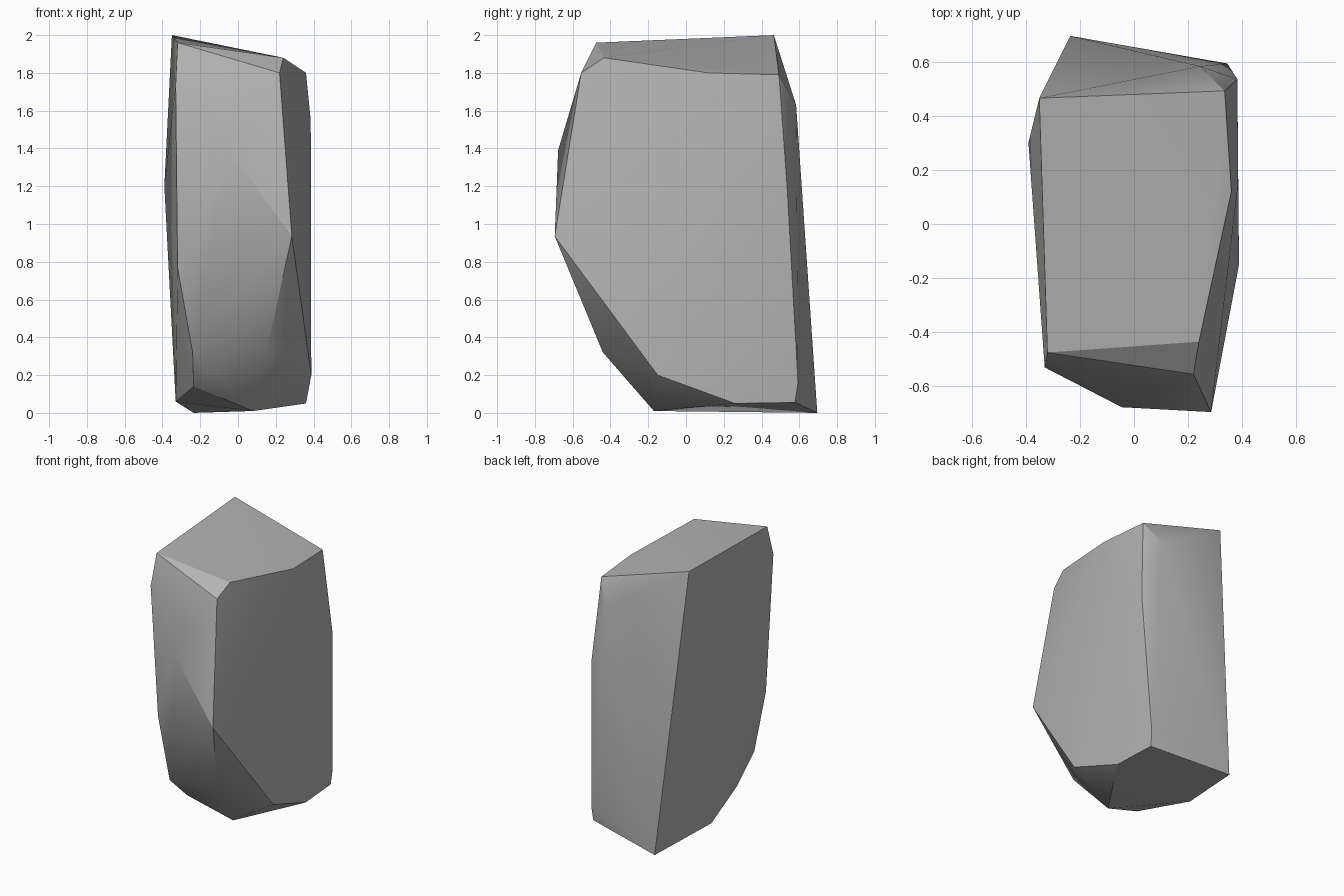
import bpy
import bmesh
from math import radians

default_cube = bpy.data.objects.get("Cube")
if default_cube:
    bpy.data.objects.remove(default_cube, do_unlink=True)


def flat_material(name, value):
    """Plain grey material for viewport and render."""
    material = bpy.data.materials.new(name)
    material.use_nodes = True
    colour = (value, value, value, 1)
    material.diffuse_color = colour
    shader = material.node_tree.nodes["Principled BSDF"]
    shader.inputs["Base Color"].default_value = colour
    shader.inputs["Roughness"].default_value = 1
    return material


def hull_object(name, corners, material, sharp_angle):
    """Chisel a convex boulder out of its corner points."""
    mesh = bpy.data.meshes.new(name)
    bm = bmesh.new()
    for corner in corners:
        bm.verts.new(corner)
    bmesh.ops.convex_hull(bm, input=bm.verts[:])
    loose = [vert for vert in bm.verts if not vert.link_faces]
    bmesh.ops.delete(bm, geom=loose, context="VERTS")
    bmesh.ops.recalc_face_normals(bm, faces=bm.faces[:])
    bm.to_mesh(mesh)
    bm.free()
    mesh.materials.append(material)

    rock = bpy.data.objects.new(name, mesh)
    bpy.context.collection.objects.link(rock)
    bpy.ops.object.select_all(action="DESELECT")
    rock.select_set(True)
    bpy.context.view_layer.objects.active = rock
    bpy.ops.object.shade_smooth_by_angle(angle=radians(sharp_angle))
    return rock


# Slanted top facet and the small chipped corner at its front
crown = [
    (-.35, .465, 2), (-.32, -.475, 1.96), (.24, -.435, 1.88),
    (.22, -.555, 1.8), (.36, .12, 1.8), (.335, .492, 1.79),
]

# Widest points of the sides, going down
shoulder = [
    (-.33, -.53, 1.74), (.245, .583, 1.63), (.385, .15, 1.55),
    (-.045, -.677, 1.39),
]
waist = [
    (-.39, .3, 1.2), (.382, .535, 1.2), (.285, -.695, .935),
    (-.32, -.46, .77),
]

# Undercut front and the narrow foot
undercut = [
    (.15, -.44, .32), (-.24, -.44, .32), (.388, -.15, .2),
    (-.235, -.25, .14), (.345, .593, .16),
]
foot = [
    (.34, .577, .055), (.36, .26, .05), (-.33, .18, .06),
    (.08, -.17, .01), (-.235, .695, 0),
]

stone = flat_material("stone_grey", .45)
hull_object("boulder", crown + shoulder + waist + undercut + foot, stone, 30)
